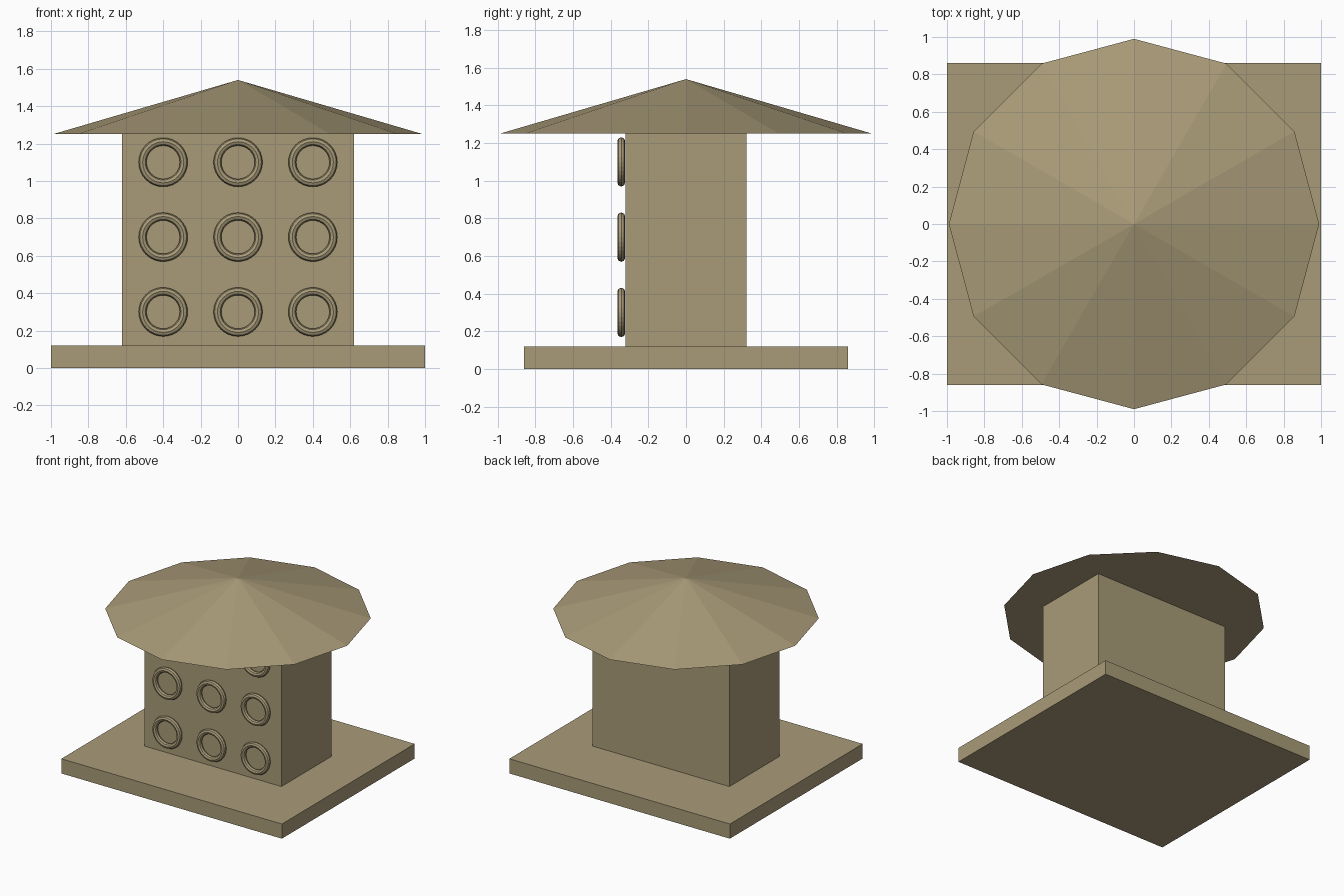
import bpy
import math

if "Cube" in bpy.data.objects:
    bpy.data.objects.remove(bpy.data.objects["Cube"])

stone = bpy.data.materials.new("sandy_stone")
stone.diffuse_color = (0.40, 0.33, 0.19, 1)
stone.use_nodes = True
stone.node_tree.nodes["Principled BSDF"].inputs["Base Color"].default_value = stone.diffuse_color


def finish(name):
    obj = bpy.context.object
    obj.name = name
    obj.data.materials.append(stone)
    return obj


def box(name, size, z_bottom):
    bpy.ops.mesh.primitive_cube_add(size=1, location=(0, 0, z_bottom + size[2] / 2))
    obj = finish(name)
    obj.scale = size
    bpy.ops.object.transform_apply(location=False, rotation=False, scale=True)


# Base slab and main body
box("base_slab", (2.0, 1.72, 0.12), 0)
box("body", (1.24, 0.645, 1.13), 0.12)

# Twelve-sided pointed roof
bpy.ops.mesh.primitive_cone_add(vertices=12, radius1=0.99, radius2=0, depth=0.29,
                                location=(0, 0, 1.25 + 0.145))
finish("roof")

# Three by three grid of rings on the front wall
for row, z in enumerate((0.3, 0.7, 1.1)):
    for col, x in enumerate((-0.4, 0, 0.4)):
        bpy.ops.mesh.primitive_torus_add(major_radius=0.11, minor_radius=0.021,
                                         major_segments=32, minor_segments=8,
                                         location=(x, -0.344, z),
                                         rotation=(math.pi / 2, 0, 0))
        finish(f"ring_{row + 1}_{col + 1}")
